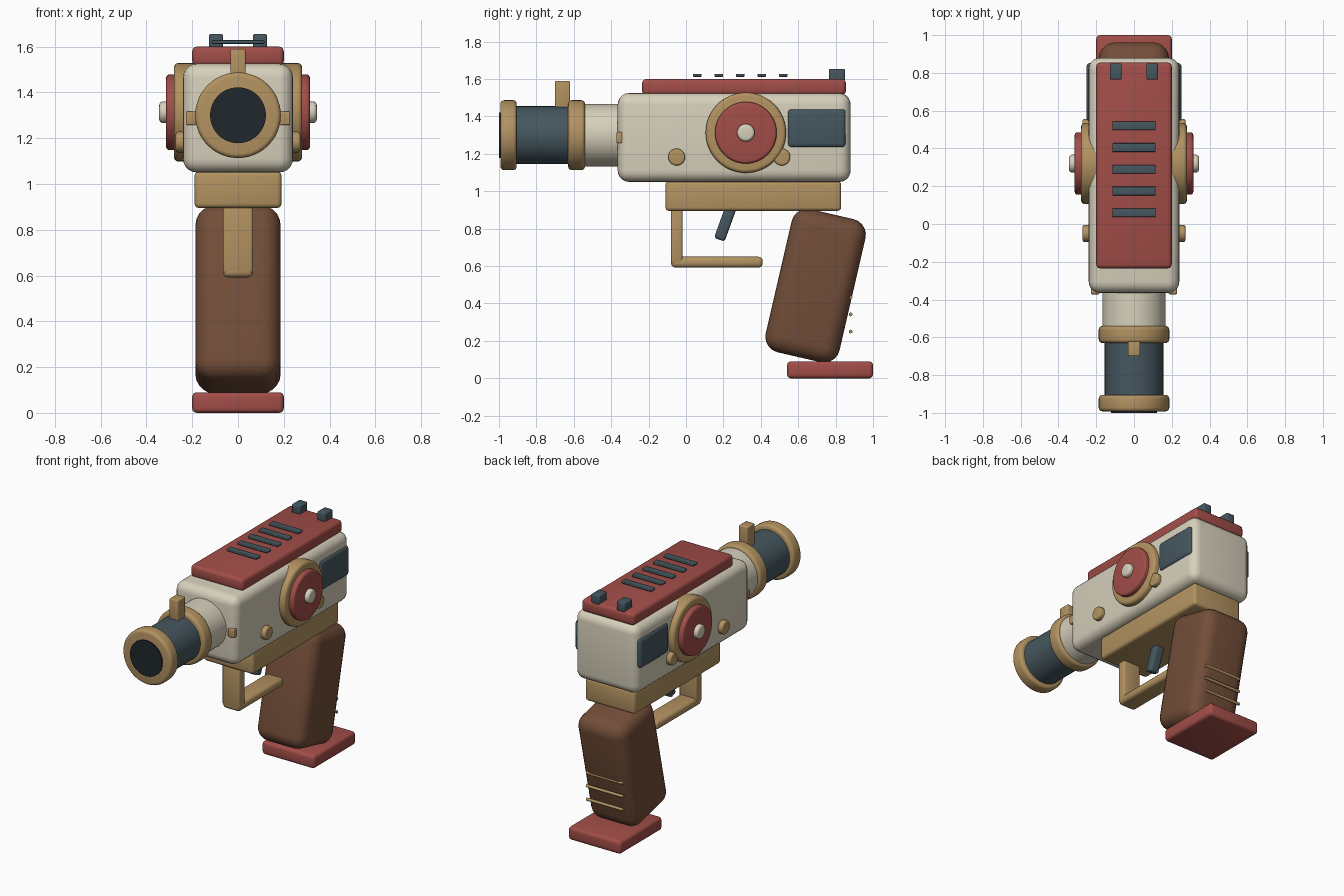
import bpy
from math import radians, pi

if "Cube" in bpy.data.objects:
    bpy.data.objects.remove(bpy.data.objects["Cube"])


def material(name, rgb):
    m = bpy.data.materials.new(name)
    m.diffuse_color = (*rgb, 1)
    m.use_nodes = True
    m.node_tree.nodes["Principled BSDF"].inputs["Base Color"].default_value = m.diffuse_color
    return m


CREAM = material("cream", (0.68, 0.63, 0.50))
TAN = material("tan", (0.45, 0.29, 0.12))
RED = material("red", (0.36, 0.075, 0.065))
SLATE = material("slate", (0.06, 0.095, 0.115))
BROWN = material("brown", (0.17, 0.075, 0.04))
BLACK = material("black", (0.014, 0.02, 0.024))


def finish(name, mat, bevel, segments=4):
    """Name, colour, bevel and smooth the active object."""
    o = bpy.context.object
    o.name = name
    o.data.materials.append(mat)
    bpy.ops.object.transform_apply(location=False, rotation=False, scale=True)
    if bevel:
        b = o.modifiers.new("bevel", "BEVEL")
        b.width, b.segments = bevel, segments
        b.limit_method, b.angle_limit = 'ANGLE', radians(40)
        bpy.ops.object.modifier_apply(modifier="bevel")
    bpy.ops.object.shade_smooth_by_angle(angle=radians(35))
    return o


def box(name, x, y, z, mat, bevel=0.015, segments=3):
    """Box from (min, max) pairs on each axis."""
    bpy.ops.mesh.primitive_cube_add(size=1, location=[(a + b) / 2 for a, b in (x, y, z)])
    bpy.context.object.scale = [b - a for a, b in (x, y, z)]
    return finish(name, mat, bevel, segments)


def tilted_box(name, centre, size, angle, mat, bevel, segments=4):
    bpy.ops.mesh.primitive_cube_add(size=1, location=centre)
    bpy.context.object.scale = size
    o = finish(name, mat, bevel, segments)
    o.rotation_euler = (radians(angle), 0, 0)
    return o


def barrel_part(name, y0, y1, r, mat, bevel=0.0):
    """Cylinder along y on the barrel axis."""
    bpy.ops.mesh.primitive_cylinder_add(vertices=48, radius=r, depth=y1 - y0,
                                        location=(0, (y0 + y1) / 2, 1.30),
                                        rotation=(pi / 2, 0, 0))
    return finish(name, mat, bevel)


def side_disc(name, s, x0, x1, y, z, r, mat, bevel):
    """Cylinder along x on side s (+1 or -1)."""
    bpy.ops.mesh.primitive_cylinder_add(vertices=48, radius=r, depth=x1 - x0,
                                        location=(s * (x0 + x1) / 2, y, z),
                                        rotation=(0, pi / 2, 0))
    return finish(name, mat, bevel)


def span(s, a, b):
    return tuple(sorted((s * a, s * b)))


# Main body, top cover and lower frame
box("body", (-.24, .24), (-.365, .88), (1.05, 1.525), CREAM, .06, 5)
box("top_cover", (-.20, .20), (-.235, .855), (1.515, 1.60), RED, .022)
box("lower_frame", (-.19, .19), (-.11, .83), (.895, 1.055), TAN, .02)

# Grip with base plate and ribs
tilted_box("grip", (0, .693, .495), (.372, .405, .785), -13, BROWN, .085, 5)
box("base_plate", (-.20, .20), (.54, 1.0), (0, .09), RED, .02)
for i in range(4):
    bpy.ops.mesh.primitive_cylinder_add(vertices=12, radius=.01, depth=.28,
                                        location=(0, .88, .25 + .0915 * i),
                                        rotation=(0, pi / 2, 0))
    finish(f"grip_rib_{i + 1}", TAN, 0)

# Trigger and guard
box("guard_post", (-.066, .066), (-.08, -.018), (.61, .92), TAN, .012)
box("guard_bar", (-.066, .066), (-.08, .41), (.592, .65), TAN, .022)
tilted_box("trigger", (0, .212, .835), (.07, .06, .20), -20, SLATE, .015)

# Barrel and muzzle
barrel_part("barrel_collar", -.57, -.30, .167, CREAM)
barrel_part("barrel_tube", -.93, -.58, .155, SLATE)
barrel_part("rear_ring", -.63, -.54, .187, TAN, .02)
barrel_part("muzzle_ring", -.992, -.905, .187, TAN, .02)
barrel_part("muzzle_bore", -1.0, -.95, .122, BLACK)
box("front_sight", (-.033, .033), (-.70, -.62), (1.44, 1.59), TAN, .006)

# Cooling slats on the top cover
for i in range(5):
    y = .06 + .115 * i
    box(f"top_slat_{i + 1}", (-.115, .115), (y - .023, y + .023), (1.612, 1.628), SLATE, .005)

# Parts repeated on both sides
for s, side in ((1, "right"), (-1, "left")):
    box(f"rear_sight_{side}", span(s, .065, .127), (.765, .85), (1.59, 1.655), SLATE, .008)
    side_disc(f"dial_ring_{side}", s, .16, .28, .32, 1.313, .215, TAN, .02)
    side_disc(f"dial_face_{side}", s, .25, .314, .32, 1.313, .165, RED, .015)
    side_disc(f"dial_knob_{side}", s, .29, .344, .32, 1.313, .047, CREAM, .016)
    for y, place in ((-.05, "front"), (.512, "rear")):
        side_disc(f"{place}_bolt_{side}", s, .21, .272, y, 1.183, .045, TAN, .01)
    box(f"side_window_{side}", span(s, .20, .252), (.543, .853), (1.235, 1.44), SLATE, .02)
    box(f"front_lug_{side}", span(s, .183, .228), (-.372, -.335), (1.257, 1.317), TAN, .006)
